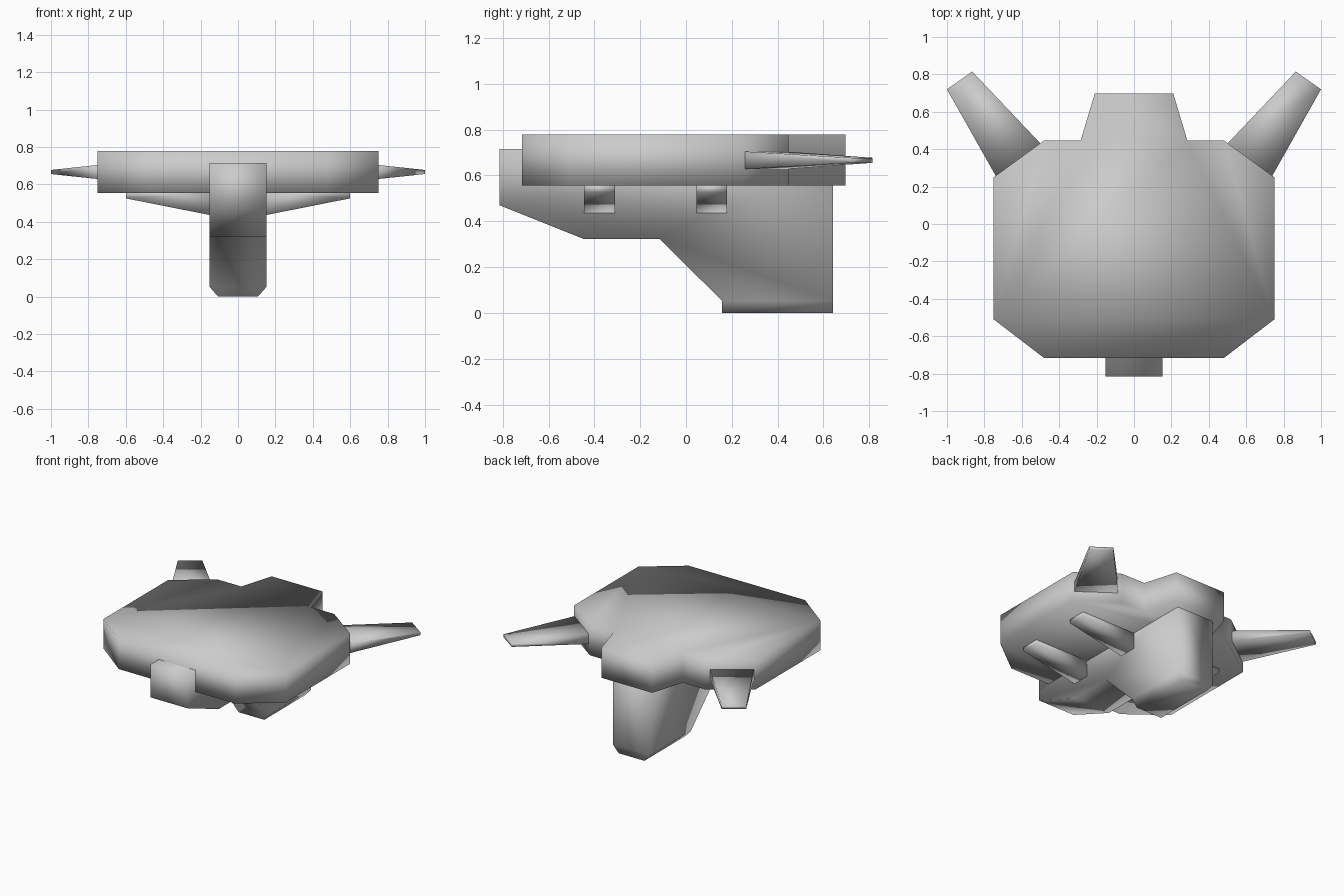
import bpy
import bmesh
from mathutils import Vector

if "Cube" in bpy.data.objects:
    bpy.data.objects.remove(bpy.data.objects["Cube"])


def loft(name, ring_a, ring_b, mirror=False, edit=None):
    """Closed solid between two matching rings of points, smooth shaded."""
    bm = bmesh.new()
    a = [bm.verts.new(p) for p in ring_a]
    b = [bm.verts.new(p) for p in ring_b]
    n = len(a)
    bm.faces.new(a)
    bm.faces.new(b)
    for i in range(n):
        j = (i + 1) % n
        bm.faces.new((a[i], a[j], b[j], b[i]))
    bmesh.ops.recalc_face_normals(bm, faces=bm.faces)
    if edit:
        edit(bm)
        bmesh.ops.recalc_face_normals(bm, faces=bm.faces)
    for f in bm.faces:
        f.smooth = True
    mesh = bpy.data.meshes.new(name)
    bm.to_mesh(mesh)
    bm.free()
    obj = bpy.data.objects.new(name, mesh)
    bpy.context.collection.objects.link(obj)
    if mirror:
        mod = obj.modifiers.new("mirror", 'MIRROR')
        mod.use_mirror_merge = False
    return obj


# Main deck: chamfered plate with a tapered rear tab
half = [(0.48, -0.717), (0.75, -0.51), (0.75, 0.25),
        (0.48, 0.447), (0.285, 0.447), (0.21, 0.697)]
outline = half + [(-x, y) for x, y in reversed(half)]
loft("deck", [(x, y, 0.555) for x, y in outline],
     [(x, y, 0.778) for x, y in outline])


# Central keel: side profile extruded across x, foot narrowed at the bottom
def add_foot(bm):
    base = min(bm.faces, key=lambda f: f.calc_center_median().z)
    res = bmesh.ops.extrude_face_region(bm, geom=[base])
    bmesh.ops.delete(bm, geom=[base], context='FACES_ONLY')
    for v in res["geom"]:
        if isinstance(v, bmesh.types.BMVert):
            v.co.z = 0.0
            v.co.x *= 0.7


profile = [(-0.815, 0.715), (-0.815, 0.47), (-0.445, 0.322), (-0.115, 0.322),
           (0.158, 0.052), (0.642, 0.052), (0.642, 0.715)]
loft("keel", [(-0.152, y, z) for y, z in profile],
     [(0.152, y, z) for y, z in profile], edit=add_foot)

# Support struts under the deck, tapering outward
strut = [(0.12, 0.56), (0.12, 0.43), (0.60, 0.525), (0.60, 0.56)]
for label, y0, y1 in (("front", -0.445, -0.31), ("rear", 0.045, 0.18)):
    loft(label + "_strut", [(x, y0, z) for x, z in strut],
         [(x, y1, z) for x, z in strut], mirror=True)


# Rear arms: flat tapered beams leaving the rear chamfers
def slab_end(p, q, h, mid=0.666):
    return [Vector((p[0], p[1], mid - h)), Vector((q[0], q[1], mid - h)),
            Vector((q[0], q[1], mid + h)), Vector((p[0], p[1], mid + h))]


loft("rear_arm", slab_end((0.735, 0.25), (0.495, 0.425), 0.039),
     slab_end((1.0, 0.72), (0.865, 0.815), 0.011), mirror=True)
